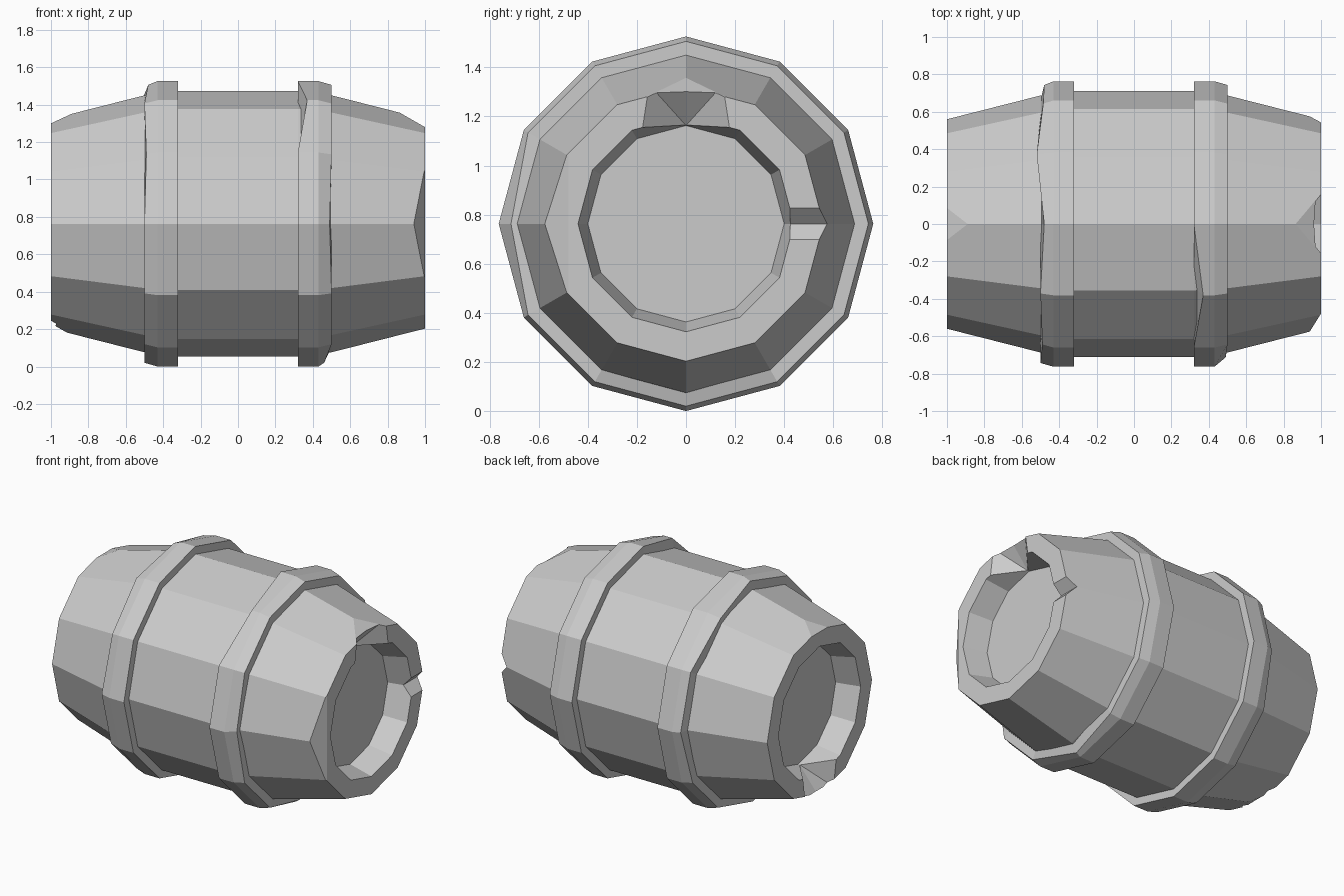
import bpy, bmesh, math
from mathutils import Vector

SIDES = 12
AXIS_Z = 0.763

cube = bpy.data.objects.get("Cube")
if cube:
    bpy.data.objects.remove(cube, do_unlink=True)

grey = bpy.data.materials.new("plain grey")
grey.use_nodes = True
grey.diffuse_color = (0.6, 0.6, 0.6, 1)
grey.node_tree.nodes["Principled BSDF"].inputs["Base Color"].default_value = grey.diffuse_color


def add_object(name, bm):
    bmesh.ops.recalc_face_normals(bm, faces=bm.faces[:])
    mesh = bpy.data.meshes.new(name)
    bm.to_mesh(mesh)
    bm.free()
    mesh.materials.append(grey)
    obj = bpy.data.objects.new(name, mesh)
    bpy.context.collection.objects.link(obj)
    return obj


def lathe(bm, profile, closed):
    """Turn (x, radius) points round the barrel axis; vertex 0 is on top."""
    rings = []
    for x, r in profile:
        angles = [math.tau * k / SIDES for k in range(SIDES)]
        rings.append([bm.verts.new((x, r * math.sin(a), AXIS_Z + r * math.cos(a))) for a in angles])
    pairs = list(zip(rings, rings[1:]))
    if closed:
        pairs.append((rings[-1], rings[0]))
    else:
        bm.faces.new(rings[0])
        bm.faces.new(rings[-1])
    for a, b in pairs:
        for k in range(SIDES):
            n = (k + 1) % SIDES
            bm.faces.new((a[k], a[n], b[n], b[k]))
    return rings


def chip(bm, point, normal):
    """Slice a flat chip off a corner and close the cut."""
    cut = bmesh.ops.bisect_plane(bm, geom=bm.verts[:] + bm.edges[:] + bm.faces[:],
                                 plane_co=point, plane_no=normal, clear_outer=True)
    edges = [e for e in cut["geom_cut"] if isinstance(e, bmesh.types.BMEdge)]
    bmesh.ops.edgeloop_fill(bm, edges=edges)


# Barrel body: recessed lid, rim, tapering staves, mirrored to the other end
half = [(0.84, 0.40), (1.0, 0.44), (1.0, 0.56), (0.5, 0.687), (0.32, 0.71)]
bm = bmesh.new()
lathe(bm, half + [(-x, r) for x, r in reversed(half)], False)

# Worn rim corners
chip(bm, (-0.87, 0, 1.36), (-0.42, 0, 0.91))
chip(bm, (-0.93, 0, 0.19), (-0.5, 0, -0.87))
chip(bm, (0.86, 0, 1.36), (0.5, 0, 0.87))
chip(bm, (0.94, -0.575, AXIS_Z), (0.85, -0.53, 0))
body = add_object("barrel_body", bm)


def carve(points):
    """Cut a wedge, given by its corner points, out of the body."""
    wedge = bmesh.new()
    for p in points:
        wedge.verts.new(p)
    bmesh.ops.convex_hull(wedge, input=wedge.verts[:])
    cutter = add_object("notch_cutter", wedge)
    cutter.hide_render = True
    mod = body.modifiers.new("notch", "BOOLEAN")
    mod.operation, mod.solver, mod.object = "DIFFERENCE", "EXACT", cutter
    graph = bpy.context.evaluated_depsgraph_get()
    mesh = bpy.data.meshes.new_from_object(body.evaluated_get(graph))
    body.modifiers.clear()
    body.data = mesh
    bpy.data.objects.remove(cutter, do_unlink=True)


# Split in the rim: at the top of one end and the bottom of the other
for s in (1, -1):
    carve([Vector((s * x, y, AXIS_Z + s * h)) for x, y, h in (
        (0.98, 0, 0.56), (0.85, 0, 0.40), (1.03, -0.22, 0.34), (1.03, 0.22, 0.34),
        (1.03, -0.18, 0.60), (1.03, 0.18, 0.60))])

# Small groove across the back of the rim
carve([(x, y, AXIS_Z + w) for y in (0.36, 0.66)
       for x, w in ((0.94, 0), (1.02, 0.085), (1.02, -0.085))])

# Hoops, each with a few bent corners: (ring, vertex) -> change in x and radius
band = [(0.32, 0.68), (0.32, 0.763), (0.43, 0.763), (0.5, 0.743), (0.5, 0.66)]
dents = {
    "left_hoop": (1, {(1, 11): (0.05, 0), (3, 6): (-0.04, 0), (3, 9): (-0.01, -0.03)}),
    "right_hoop": (-1, {(3, 0): (0.02, 0), (3, 1): (-0.02, 0), (3, 2): (0.015, 0),
                        (3, 3): (0.02, 0), (3, 10): (0.01, 0)}),
}
for name, (side, bends) in dents.items():
    bm = bmesh.new()
    rings = lathe(bm, [(side * x, r) for x, r in band], True)
    for (ring, k), (dx, dr) in bends.items():
        v = rings[ring][k]
        a = math.tau * k / SIDES
        v.co += Vector((dx, dr * math.sin(a), dr * math.cos(a)))
    add_object(name, bm)
